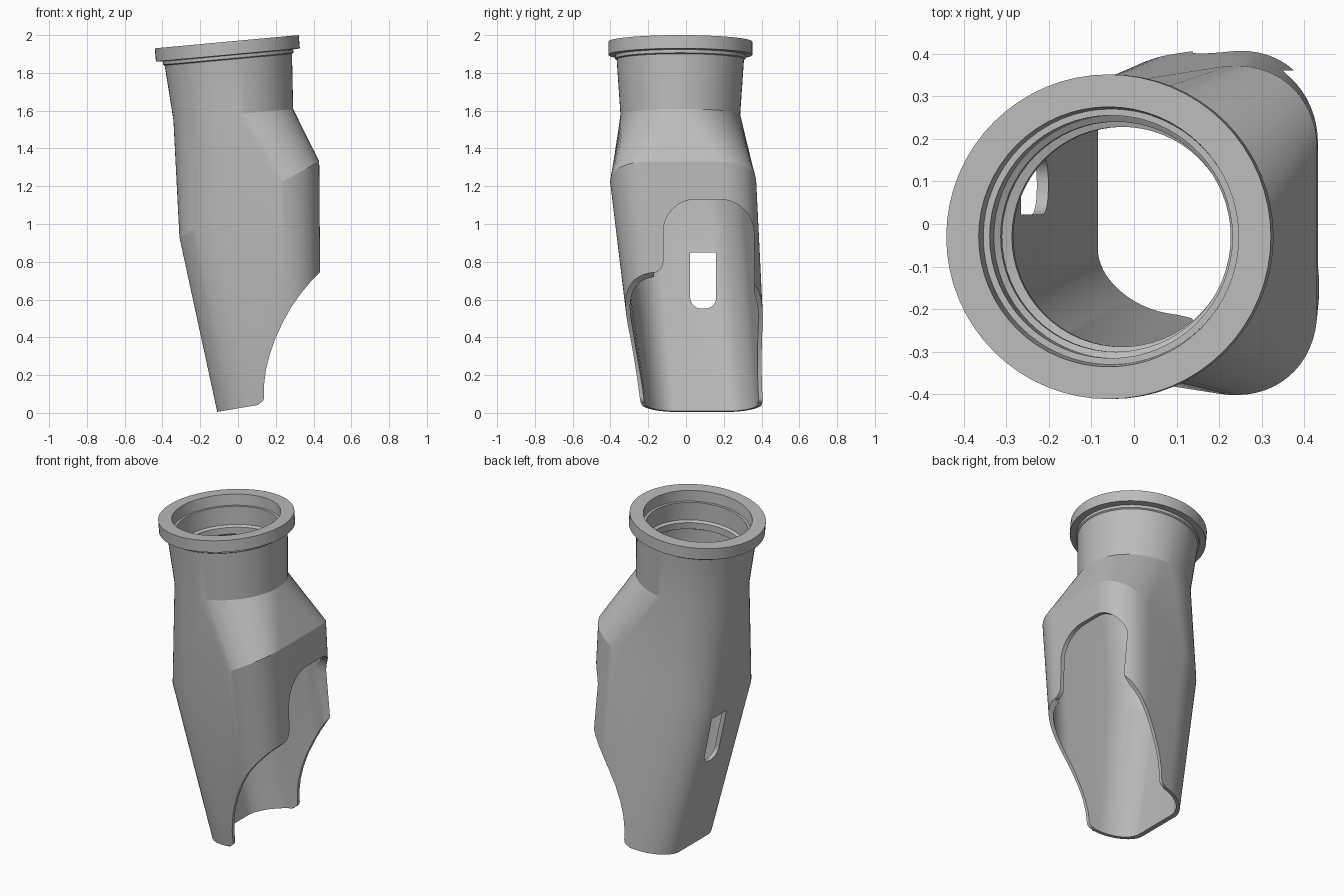
import bpy, bmesh, math

cube = bpy.data.objects.get("Cube")
if cube:
    bpy.data.objects.remove(cube)

grey = bpy.data.materials.new("matte grey")
grey.use_nodes = True
grey.diffuse_color = (0.5, 0.5, 0.5, 1)
grey.node_tree.nodes["Principled BSDF"].inputs["Base Color"].default_value = grey.diffuse_color


def ring(cx, cy, hx, hy, r, taper, z, slope, inset=0, steps=16):
    """Rounded rectangle on a tilted plane; y narrows toward -x by taper."""
    full = hx
    hx, hy, r = hx - inset, hy - inset, r - inset
    pts = []
    for corner, (sx, sy) in enumerate([(1, 1), (-1, 1), (-1, -1), (1, -1)]):
        for i in range(steps + 1):
            a = math.pi / 2 * (corner + i / steps)
            x = sx * (hx - r) + r * math.cos(a)
            y = sy * (hy - r) + r * math.sin(a)
            y *= 1 - taper * (full - x) / (2 * full)
            pts.append((cx + x, cy + y, z + slope * x))
    return pts


def neck(r, z):
    """Circle on the leaning neck axis."""
    return ring(-0.025 - 0.09 * (z - 1.58), -0.03, r, r, r, 0, z, 0.092)


def make_object(name, bm):
    bmesh.ops.remove_doubles(bm, verts=bm.verts, dist=0.0002)
    bmesh.ops.recalc_face_normals(bm, faces=bm.faces)
    mesh = bpy.data.meshes.new(name)
    bm.to_mesh(mesh)
    bm.free()
    mesh.materials.append(grey)
    obj = bpy.data.objects.new(name, mesh)
    bpy.context.collection.objects.link(obj)
    return obj


def prism(name, profile, place, lo, hi):
    """Extrude a 2D profile between two depths."""
    bm = bmesh.new()
    a, b = [[bm.verts.new(place(u, v, d)) for u, v in profile] for d in (lo, hi)]
    bm.faces.new(a)
    bm.faces.new(b)
    for i in range(len(a)):
        j = (i + 1) % len(a)
        bm.faces.new((a[i], a[j], b[j], b[i]))
    return make_object(name, bm)


def arc(cx, cy, r, start, end, n=10):
    angles = [math.radians(start + (end - start) * i / n) for i in range(n + 1)]
    return [(cx + r * math.cos(a), cy + r * math.sin(a)) for a in angles]


# Hollow body: outer skin upward, then inner skin downward
foot = (0.165, 0.083, 0.275, 0.375, 0.19, 0.25, 0.052, 0.17)
shoulder = (0.06, -0.015, 0.37, 0.42, 0.23, 0.28, 1.13, 0.54)
outer_neck = [(0.317, 1.58), (0.337, 1.87), (0.345, 1.875), (0.345, 1.892),
              (0.381, 1.895), (0.381, 1.965)]
inner_neck = [(0.305, 1.965), (0.3, 1.9), (0.285, 1.9), (0.285, 1.79),
              (0.27, 1.78), (0.27, 1.74), (0.288, 1.73), (0.288, 1.63),
              (0.258, 1.62), (0.258, 1.58), (0.288, 1.56)]
wall = 0.025
loops = [ring(*foot), ring(*shoulder)]
loops += [neck(r, z) for r, z in outer_neck + inner_neck]
loops += [ring(*shoulder, inset=wall), ring(*foot, inset=wall)]

bm = bmesh.new()
rows = [[bm.verts.new(p) for p in loop] for loop in loops]
count = len(rows[0])
for k, row in enumerate(rows):
    above = rows[(k + 1) % len(rows)]
    for i in range(count):
        j = (i + 1) % count
        bm.faces.new((row[i], row[j], above[j], above[i]))
body = make_object("hollow_body", bm)

# Curved scoop through the lower open side
scoop = [(0.6, 0.78), (0.47, 0.775), (0.435, 0.745), (0.385, 0.695), (0.335, 0.635),
         (0.285, 0.565), (0.24, 0.485), (0.2, 0.4), (0.168, 0.31), (0.148, 0.23),
         (0.138, 0.15)] + arc(0.103, 0.083, 0.035, 0, -80, 6) + [(0.1, -0.2), (0.6, -0.2)]

# Arched opening above the scoop, flared where it meets it
arch = arc(0.18, 0.95, 0.18, 0, 90) + arc(0.05, 0.96, 0.17, 90, 180)
arch += arc(-0.18, 0.8, 0.06, 0, -80, 6) + [(-0.18, 0.5), (0.36, 0.5)]

# Round-bottomed slot in the opposite wall
slot = [(0.16, 0.85), (0.022, 0.85)] + arc(0.082, 0.612, 0.06, 180, 270)
slot += arc(0.1, 0.612, 0.06, 270, 360)

cutters = [
    prism("scoop_cutter", scoop, lambda u, v, d: (u, d, v), -1, 1),
    prism("arch_cutter", arch, lambda u, v, d: (d, u, v), 0.24, 1),
    prism("slot_cutter", slot, lambda u, v, d: (d, u, v), -0.6, 0.02),
]
bpy.context.view_layer.objects.active = body
for cutter in cutters:
    cutter.hide_render = True
    mod = body.modifiers.new("cut", "BOOLEAN")
    mod.operation = "DIFFERENCE"
    mod.solver = "EXACT"
    mod.object = cutter
    bpy.ops.object.modifier_apply(modifier=mod.name)
    bpy.data.objects.remove(cutter)

bpy.ops.object.select_all(action="DESELECT")
body.select_set(True)
bpy.ops.object.shade_smooth_by_angle(angle=math.radians(14))
